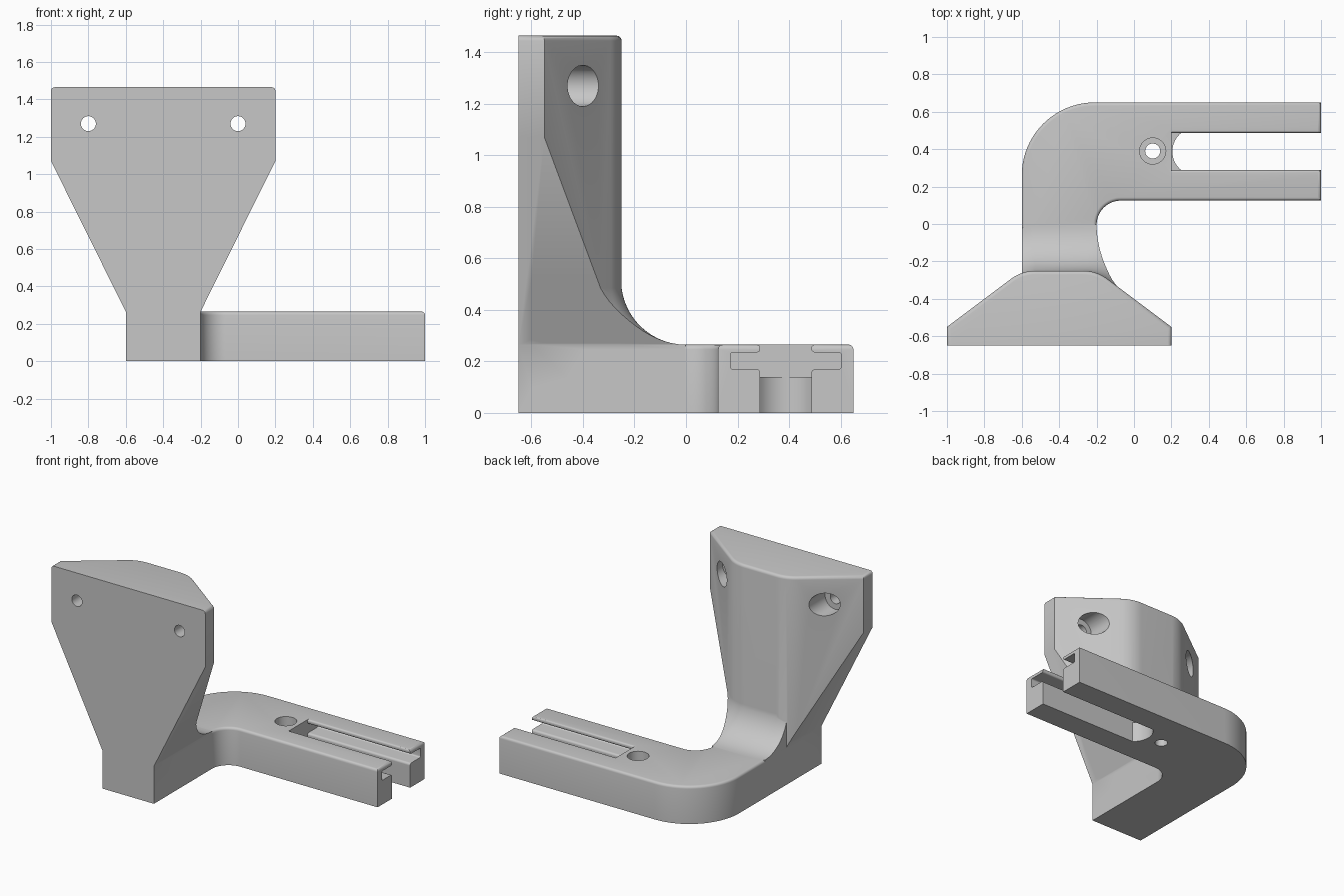
import bpy, bmesh
from math import sin, cos, asin, pi
from mathutils import Vector

if "Cube" in bpy.data.objects:
    bpy.data.objects.remove(bpy.data.objects["Cube"])

grey = bpy.data.materials.new("matte grey")
grey.use_nodes = True
grey.diffuse_color = (0.57, 0.57, 0.57, 1)
grey.node_tree.nodes["Principled BSDF"].inputs["Base Color"].default_value = (0.57, 0.57, 0.57, 1)

AXES = {"z": lambda a, b, t: (a, b, t),
        "y": lambda a, b, t: (a, t, b),
        "x": lambda a, b, t: (t, a, b)}


def rounded(points, steps=10):
    """Outline from (a, b) or (a, b, radius) corners."""
    out = []
    for i, p in enumerate(points):
        c = Vector(p[:2])
        if len(p) == 2:
            out.append(c)
            continue
        u = (Vector(points[i - 1][:2]) - c).normalized()
        v = (Vector(points[(i + 1) % len(points)][:2]) - c).normalized()
        half = u.angle(v) / 2
        centre = c + (u + v).normalized() * (p[2] / sin(half))
        tangent = p[2] * cos(half) / sin(half)
        a, b = c + u * tangent - centre, c + v * tangent - centre
        sweep = a.angle(b)
        for k in range(steps + 1):
            t = k / steps
            out.append(centre + (a * sin((1 - t) * sweep) + b * sin(t * sweep)) / sin(sweep))
    return out


def loft(name, sections, axis="z", bevel=0, keep_sharp=None):
    """Solid through (outline, height) sections; optionally rounds the last rim."""
    bm = bmesh.new()
    rings = [[bm.verts.new(AXES[axis](a, b, t)) for a, b in pts] for pts, t in sections]
    bm.faces.new(rings[0])
    bm.faces.new(rings[-1])
    for r, s in zip(rings, rings[1:]):
        for i in range(len(r)):
            j = (i + 1) % len(r)
            bm.faces.new((r[i], r[j], s[j], s[i]))
    bmesh.ops.recalc_face_normals(bm, faces=bm.faces)
    if bevel:
        top = set(rings[-1])
        rim = [e for e in bm.edges if set(e.verts) <= top
               and not all(abs(v.co.y - keep_sharp) < 0.001 for v in e.verts)]
        bmesh.ops.bevel(bm, geom=rim, offset=bevel, segments=4, profile=0.5, affect="EDGES")
    mesh = bpy.data.meshes.new(name)
    bm.to_mesh(mesh)
    bm.free()
    mesh.materials.append(grey)
    ob = bpy.data.objects.new(name, mesh)
    bpy.context.collection.objects.link(ob)
    return ob


def prism(name, pts, lo, hi, axis="z", **kw):
    return loft(name, [(pts, lo), (pts, hi)], axis, **kw)


def disc(a, b, r, n=40):
    return [(a + r * cos(2 * pi * k / n), b + r * sin(2 * pi * k / n)) for k in range(n)]


def combine(target, other, operation):
    mod = target.modifiers.new(operation, "BOOLEAN")
    mod.operation, mod.solver, mod.object = operation, "EXACT", other
    bpy.context.view_layer.objects.active = target
    bpy.ops.object.modifier_apply(modifier=mod.name)
    bpy.data.objects.remove(other)


TOP, HEIGHT = 0.265, 1.465      # arm thickness, full height
MID, SLOT_Y = -0.4, 0.3875      # plate centre in x, slot centre in y
WALL, FILLET = -0.25, 0.25


def silhouette():
    """Front outline: narrow foot spreading upwards."""
    return prism("silhouette", [
        (MID - 0.2, -0.1), (MID + 0.2, -0.1), (MID + 0.2, TOP),
        (MID + 0.863, 1.6), (MID - 0.863, 1.6), (MID - 0.2, TOP)], -0.9, 0.3, "y")


def fillet_outline(d):
    """Outline of the plate's back, grown outwards by d."""
    x, y = -0.2 + d / 3, WALL + d
    return rounded([(-0.6, -0.6), (0.1, -0.6), (0.1, y - 0.75 * (0.1 - x)),
                    (x, y, 0.22), (-0.53, y), (-0.6, y - 0.02)])


# Mounting plate: wedge-shaped in plan
bracket = prism("bracket", rounded([
    (-1, -0.65), (0.2, -0.65), (0.2, -0.55), (-0.2, WALL, 0.22),
    (-0.6, WALL, 0.22), (-1, -0.55)]), 0, HEIGHT, bevel=0.02, keep_sharp=-0.65)
combine(bracket, silhouette(), "INTERSECT")

# Fillet sweeping from the plate down to the arm
levels = [(fillet_outline(FILLET), 0.1)]
for k in range(15):
    angle = k / 14 * pi / 2
    levels.append((fillet_outline(FILLET * (1 - sin(angle)) - 0.002),
                   TOP + FILLET * (1 - cos(angle))))
fillet = loft("fillet", levels)
combine(fillet, silhouette(), "INTERSECT")
combine(bracket, fillet, "UNION")

# Bent arm
combine(bracket, prism("arm", rounded([
    (-0.6, -0.4), (-0.2, -0.4), (-0.2, 0.125, 0.13), (1, 0.125),
    (1, 0.65), (-0.6, 0.65, 0.39)], 20), 0, TOP, bevel=0.018, keep_sharp=-0.4), "UNION")

# T-shaped channel along the arm, with rounded lips
half = [(0.1, 0.14), (0.1, 0.17, 0.015), (0.215, 0.17, 0.01), (0.215, 0.235, 0.01),
        (0.1, 0.235, 0.012), (0.1, TOP, 0.012), (0.13, TOP), (0.13, 0.3)]
right = [(SLOT_Y + p[0], *p[1:]) for p in half]
left = [(SLOT_Y - p[0], *p[1:]) for p in reversed(half)]
combine(bracket, prism("channel_cutter", rounded(right + left, 5), 0.2, 1.1, "x"), "DIFFERENCE")

# Open slot below the channel, with an arched end
reach = asin(0.1 / 0.128)
arch = [(0.333 - 0.128 * cos(t), SLOT_Y + 0.128 * sin(t))
        for t in [reach * k / 8 for k in range(-8, 9)]]
combine(bracket, prism("slot_cutter", arch + [(1.1, SLOT_Y + 0.1), (1.1, SLOT_Y - 0.1)],
                       -0.1, 0.2), "DIFFERENCE")

# Counterbored screw holes: one down through the arm, two through the plate
holes = [(0.1, 0.39, "z", -0.1, 0.12, 0.4, 0.07)]
holes += [(x, 1.27, "y", -0.8, -0.52, 0, 0.08) for x in (-0.8, 0)]
for a, b, axis, start, step, end, wide in holes:
    combine(bracket, prism("hole_cutter", disc(a, b, 0.04), start, end, axis), "DIFFERENCE")
    combine(bracket, prism("bore_cutter", disc(a, b, wide), step, end, axis), "DIFFERENCE")

bpy.ops.object.select_all(action="DESELECT")
bracket.select_set(True)
bpy.context.view_layer.objects.active = bracket
bpy.ops.object.shade_smooth_by_angle(angle=pi / 6)
